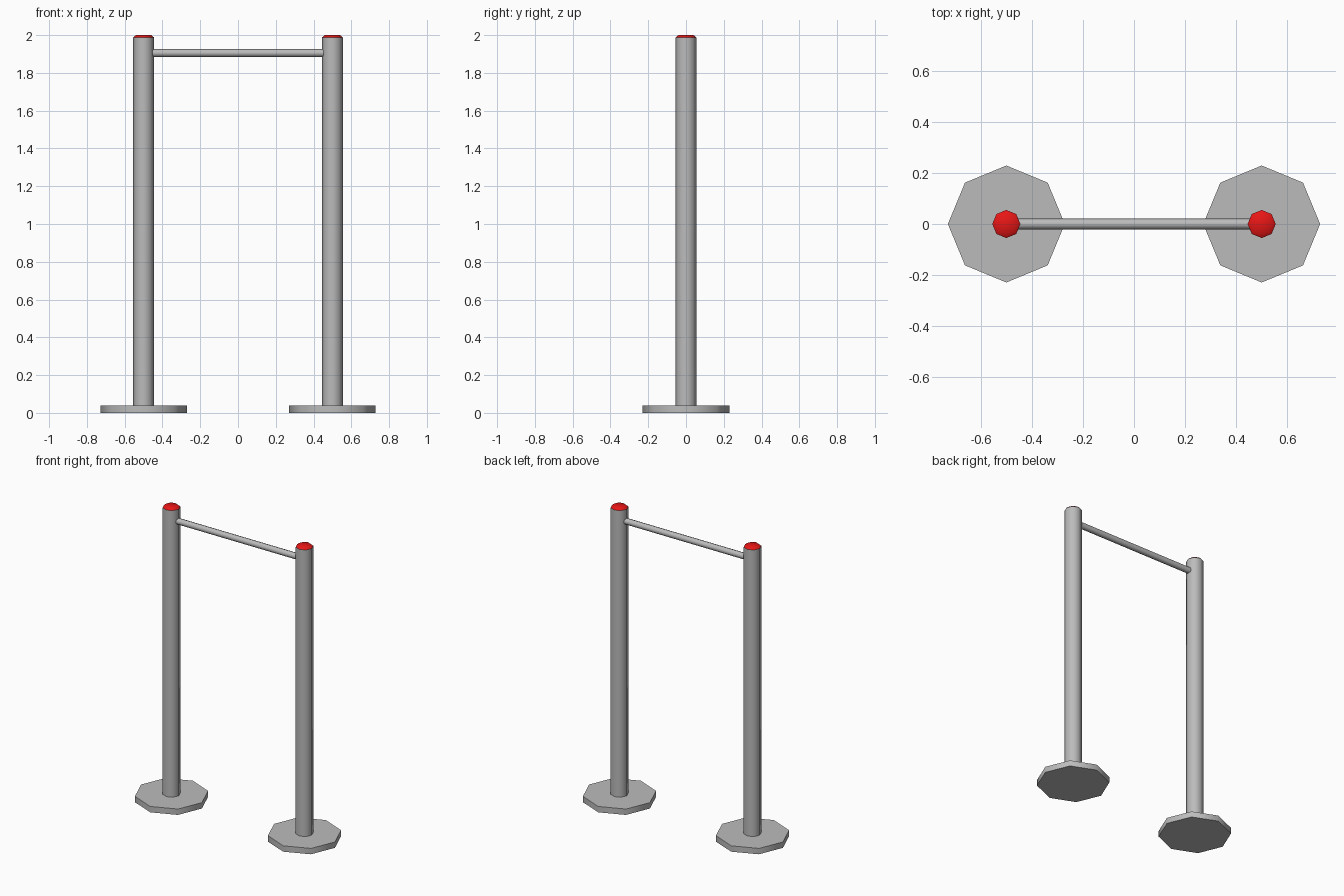
import bpy
import math

if "Cube" in bpy.data.objects:
    bpy.data.objects.remove(bpy.data.objects["Cube"])

SIDES = 8


def material(name, colour):
    mat = bpy.data.materials.new(name)
    mat.diffuse_color = (*colour, 1.0)
    mat.use_nodes = True
    mat.node_tree.nodes["Principled BSDF"].inputs["Base Color"].default_value = mat.diffuse_color
    return mat


GREY = material("metal grey", (0.5, 0.5, 0.5))
RED = material("cap red", (0.8, 0.008, 0.008))


def finish(name, mat):
    obj = bpy.context.object
    obj.name = name
    obj.data.materials.append(mat)
    # Round the eight-sided walls but keep the rims sharp
    bpy.ops.object.shade_smooth_by_angle(angle=math.radians(50))
    return obj


def prism(name, mat, radius, length, centre, rotation=(0, 0, 0), top_radius=None):
    bpy.ops.mesh.primitive_cone_add(
        vertices=SIDES, radius1=radius,
        radius2=radius if top_radius is None else top_radius,
        depth=length, location=centre, rotation=rotation)
    return finish(name, mat)


for side, x in (("left", -0.5), ("right", 0.5)):
    # Octagonal foot plate
    prism(f"{side}_base", GREY, 0.229, 0.04, (x, 0, 0.02))
    # Upright post
    prism(f"{side}_post", GREY, 0.055, 1.948, (x, 0, 1.014))
    # Bevelled red cap on the post
    prism(f"{side}_cap", RED, 0.055, 0.012, (x, 0, 1.994), top_radius=0.04)

# Horizontal bar joining the posts
prism("crossbar", GREY, 0.021, 0.96, (0, 0, 1.905), (0, math.pi / 2, 0))
